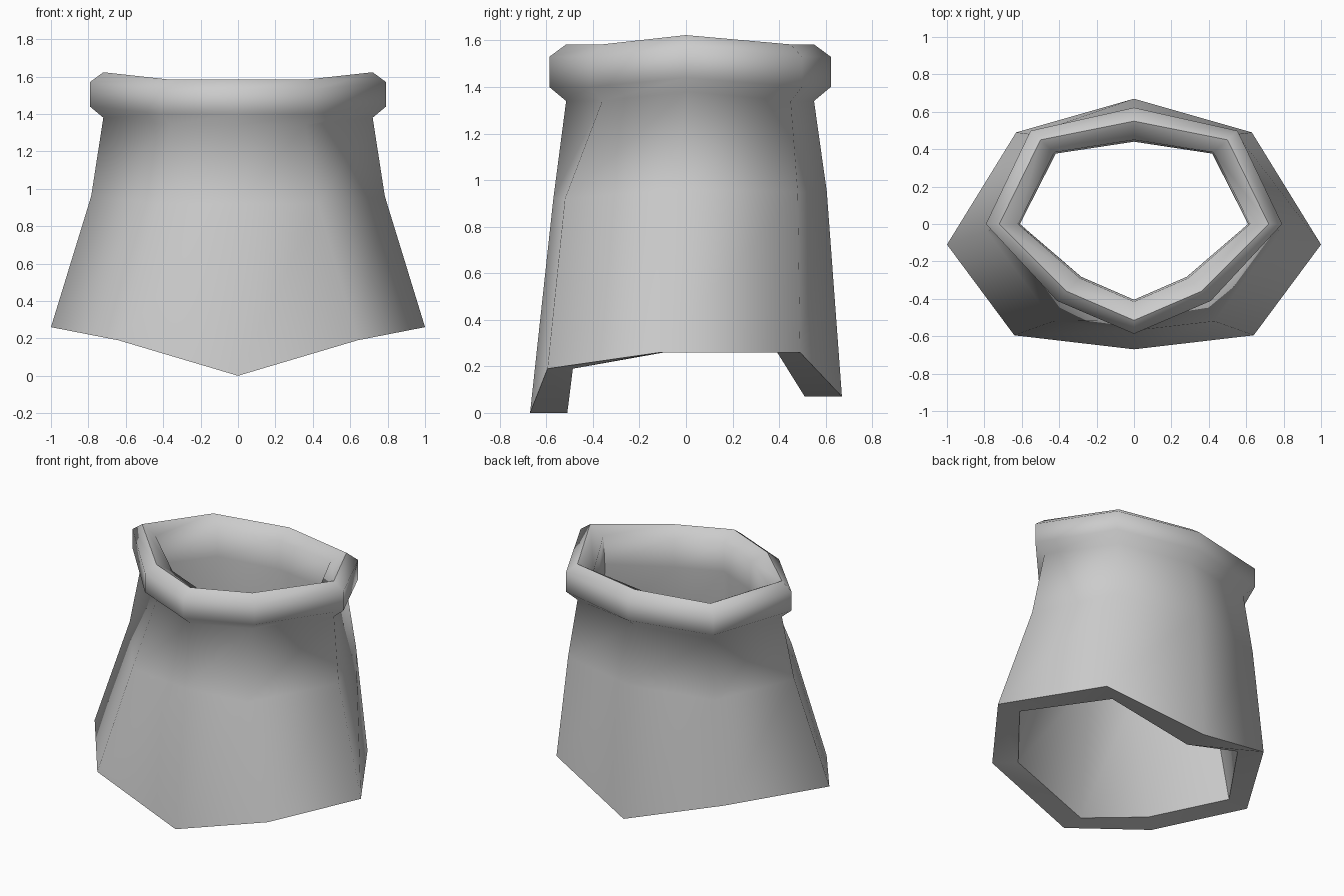
import bpy, bmesh, math
from mathutils import Vector

if "Cube" in bpy.data.objects:
    bpy.data.objects.remove(bpy.data.objects["Cube"])

# Half outlines: front, front corner, side, back corner, back
HEM = [(0, -.67, 0), (.64, -.595, .19), (1, -.11, .26), (.63, .49, .26), (0, .67, .07)]
MID = [(0, -.57, .92), (.43, -.52, .92), (.785, -.04, .96), (.55, .48, .95), (0, .605, .95)]
WAIST = [(0, -.515, 1.34), (.36, -.36, 1.34), (.72, 0, 1.38), (.5, .45, 1.34), (0, .55, 1.34)]


def shifted(half, out, up):
    """Move an outline radially outward and upward."""
    pts = []
    for p in half:
        p = Vector(p)
        pts.append(p + Vector((p.x, p.y, 0)).normalized() * out + Vector((0, 0, up)))
    return pts


def full_ring(bm, half):
    pts = [Vector(p) for p in half]
    pts += [Vector((-p.x, p.y, p.z)) for p in pts[3:0:-1]]
    return [bm.verts.new(p) for p in pts]


# Continuous section: outer cloth, rolled band, inner cloth, back to the hem
sections = [
    HEM, MID, WAIST,
    shifted(WAIST, .072, .06), shifted(WAIST, .072, .19),
    shifted(WAIST, 0, .243), shifted(WAIST, -.1, .19),
    shifted(WAIST, -.11, 0),
    shifted(MID, -.15, 0), shifted(HEM, -.16, 0),
]
bm = bmesh.new()
rings = [full_ring(bm, s) for s in sections]
for i, a in enumerate(rings):
    b = rings[(i + 1) % len(rings)]
    for j in range(8):
        k = (j + 1) % 8
        bm.faces.new((a[j], a[k], b[k], b[j]))
bmesh.ops.recalc_face_normals(bm, faces=bm.faces[:])

mesh = bpy.data.meshes.new("flared_garment")
bm.to_mesh(mesh)
bm.free()
garment = bpy.data.objects.new("flared_garment", mesh)
bpy.context.collection.objects.link(garment)
bpy.context.view_layer.objects.active = garment
garment.select_set(True)
bpy.ops.object.shade_smooth_by_angle(angle=math.radians(65))
